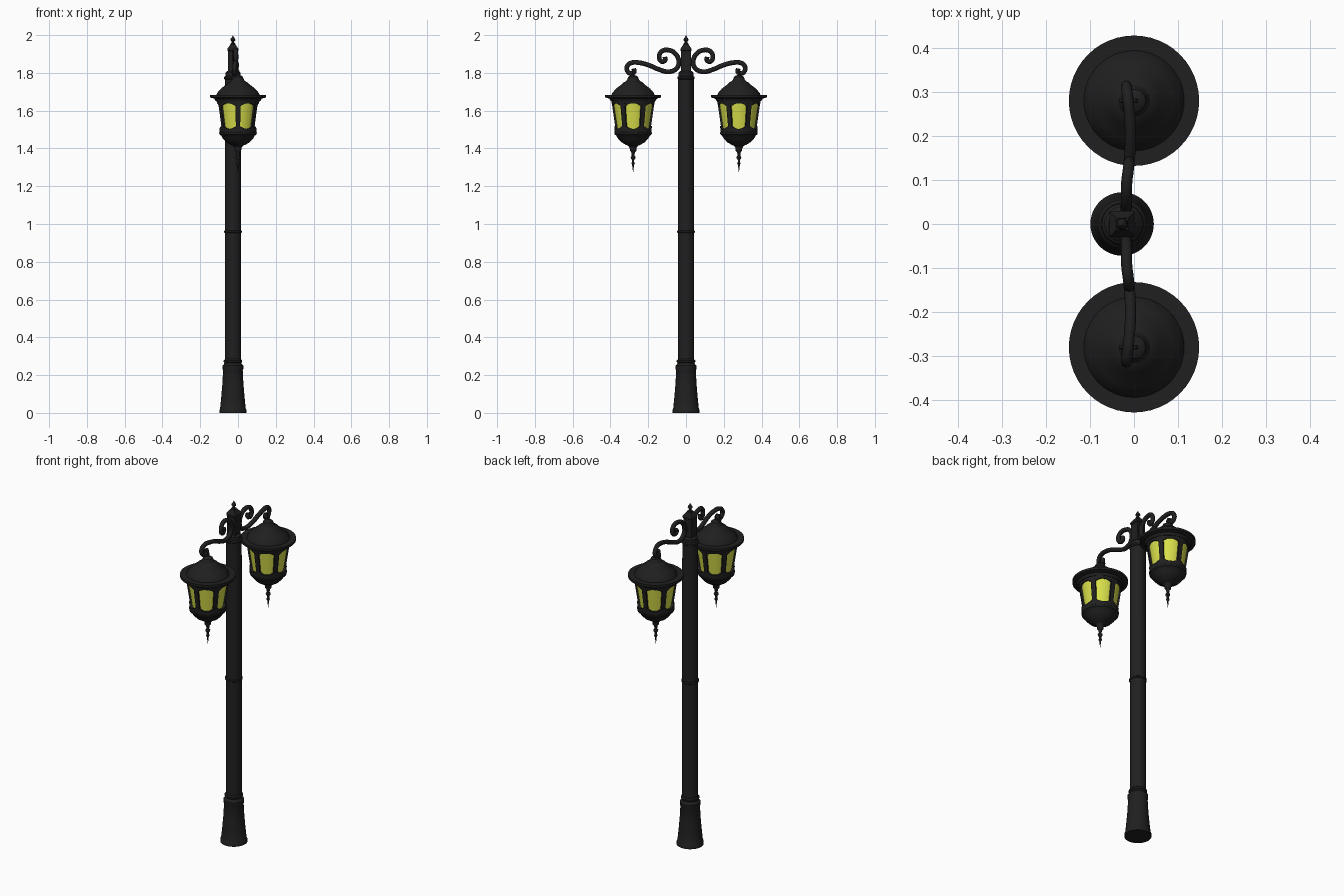
import bpy, bmesh, math
from math import sin, cos, pi, radians

if "Cube" in bpy.data.objects:
    bpy.data.objects.remove(bpy.data.objects["Cube"])

PX = -0.027          # post axis in x
SEG = 48


def material(name, col):
    m = bpy.data.materials.new(name)
    m.diffuse_color = (*col, 1)
    m.use_nodes = True
    m.node_tree.nodes["Principled BSDF"].inputs["Base Color"].default_value = m.diffuse_color
    return m


IRON = material("black_iron", (0.014, 0.014, 0.014))
GLASS = material("yellow_glass", (0.70, 0.75, 0.07))


def finish(name, bm, mat, loc=(0, 0, 0)):
    bmesh.ops.recalc_face_normals(bm, faces=bm.faces)
    me = bpy.data.meshes.new(name)
    bm.to_mesh(me)
    bm.free()
    me.shade_smooth()
    me.set_sharp_from_angle(angle=radians(32))
    me.materials.append(mat)
    ob = bpy.data.objects.new(name, me)
    ob.location = loc
    bpy.context.collection.objects.link(ob)
    return ob


def lathe(name, profile, loc, mat=IRON, seg=SEG, zfunc=None, phase=0):
    """Revolve (radius, z) points; zfunc may shift a ring's height by angle."""
    bm = bmesh.new()
    rings = []
    for i, (r, z) in enumerate(profile):
        if r == 0:
            rings.append([bm.verts.new((0, 0, z))] * seg)
            continue
        ring = []
        for k in range(seg):
            a = 2 * pi * k / seg + phase
            dz = zfunc(i, a) if zfunc else 0
            ring.append(bm.verts.new((r * cos(a), r * sin(a), z + dz)))
        rings.append(ring)
    for lo, hi in zip(rings, rings[1:]):
        for k in range(seg):
            n = (k + 1) % seg
            quad = list(dict.fromkeys((lo[k], lo[n], hi[n], hi[k])))
            bm.faces.new(quad)
    return finish(name, bm, mat, loc)


def tube(name, pts, radius, loc=(0, 0, 0), cyclic=False):
    cu = bpy.data.curves.new(name, 'CURVE')
    cu.dimensions = '3D'
    cu.bevel_depth = radius
    cu.bevel_resolution = 2
    cu.resolution_u = 4
    cu.use_fill_caps = True
    sp = cu.splines.new('BEZIER')
    sp.bezier_points.add(len(pts) - 1)
    for b, p in zip(sp.bezier_points, pts):
        b.co = p
        b.handle_left_type = b.handle_right_type = 'AUTO'
    sp.use_cyclic_u = cyclic
    cu.materials.append(IRON)
    ob = bpy.data.objects.new(name, cu)
    ob.location = loc
    bpy.context.collection.objects.link(ob)
    return ob


# Post: flared base, rings, shaft, collar
lathe("post", [(0, 0), (0.072, 0), (0.072, 0.015), (0.068, 0.022), (0.062, 0.08),
               (0.056, 0.15), (0.052, 0.225), (0.055, 0.232), (0.055, 0.25),
               (0.048, 0.257), (0.045, 0.265), (0.049, 0.27), (0.049, 0.278),
               (0.043, 0.284), (0.043, 0.952), (0.047, 0.955), (0.047, 0.963),
               (0.043, 0.966), (0.042, 1.765), (0.046, 1.769), (0.046, 1.778),
               (0.040, 1.783), (0.040, 1.80), (0.030, 1.81), (0, 1.81)], (PX, 0, 0))

# Square head block with pyramid cap, then a turned finial
R2 = math.sqrt(2)
lathe("head_block", [(0, 1.79), (0.026 * R2, 1.79), (0.026 * R2, 1.915), (0.029 * R2, 1.918),
                     (0.029 * R2, 1.928), (0.014 * R2, 1.95), (0, 1.95)],
      (PX, 0, 0), seg=4, phase=pi / 4)
lathe("post_finial", [(0, 1.945), (0.014, 1.945), (0.014, 1.955), (0.007, 1.96), (0.007, 1.966),
                      (0.013, 1.973), (0.012, 1.98), (0.005, 1.99), (0, 2.0)],
      (PX, 0, 0), seg=24)

# Scroll path of one arm as (distance from post, height)
SCROLL = [(0.112, 1.885), (0.110, 1.868), (0.128, 1.860), (0.142, 1.885), (0.127, 1.915),
          (0.095, 1.921), (0.060, 1.905), (0.038, 1.865), (0.048, 1.825), (0.09, 1.806),
          (0.14, 1.817), (0.20, 1.842), (0.25, 1.854), (0.287, 1.854), (0.311, 1.836),
          (0.310, 1.810), (0.292, 1.797), (0.274, 1.806), (0.277, 1.823)]


def arm_x(d):
    return -0.017 + 0.009 * sin((d - 0.09) / 0.11 * pi / 2) * (0.09 < d)


def point_at_posts(a):
    return abs(sin(3 * a)) ** 3


for side, tag in ((-1, "front"), (1, "back")):
    at = (0, 0.28 * side, 0)

    # Arm, its root in the head block and the lantern's hanging ring
    tube(tag + "_scroll_arm", [(arm_x(d), d * side, z) for d, z in SCROLL], 0.0125)
    tube(tag + "_arm_root", [(-0.02, 0.02 * side, 1.86), (-0.02, 0.045 * side, 1.86)], 0.012)
    tube(tag + "_hanging_ring",
         [(-0.012 + 0.017 * cos(k * pi / 4), 0, 1.80 + 0.017 * sin(k * pi / 4))
          for k in range(8)], 0.005, at, True)

    # Roof with wide brim
    lathe(tag + "_lantern_roof", [(0, 1.650), (0.118, 1.650), (0.126, 1.664), (0.148, 1.670),
                                  (0.148, 1.684), (0.114, 1.684), (0.110, 1.694), (0.090, 1.717),
                                  (0.057, 1.742), (0.053, 1.748), (0.036, 1.757), (0.030, 1.768),
                                  (0.026, 1.779), (0.014, 1.787), (0, 1.789)], at)

    # Glass body
    lathe(tag + "_glass", [(0, 1.652), (0.106, 1.652), (0.080, 1.48), (0, 1.48)], at, GLASS)

    # Scalloped valance above the glass and scalloped rim below it
    lathe(tag + "_valance", [(0.106, 1.655), (0.104, 1.638), (0.110, 1.638), (0.116, 1.655)], at,
          seg=96, zfunc=lambda i, a: -0.016 * point_at_posts(a) if i in (1, 2) else 0)
    lathe(tag + "_lower_rim", [(0.080, 1.49), (0.086, 1.504), (0.099, 1.504), (0.098, 1.48)], at,
          seg=96, zfunc=lambda i, a: 0.016 * point_at_posts(a) if i in (1, 2) else 0)

    # Bowl and drop finial
    lathe(tag + "_lantern_bowl", [(0, 1.49), (0.094, 1.49), (0.100, 1.484), (0.098, 1.474),
                                  (0.089, 1.468), (0.080, 1.452), (0.062, 1.433), (0.040, 1.420),
                                  (0.026, 1.414), (0.018, 1.402), (0.017, 1.388), (0.010, 1.38),
                                  (0.007, 1.362), (0.013, 1.355), (0.012, 1.347), (0.006, 1.340),
                                  (0.006, 1.328), (0.010, 1.322), (0.005, 1.312), (0, 1.27)], at)

    # Six glazing bars
    bm = bmesh.new()
    for k in range(6):
        a = radians(30 + 60 * k)
        corners = []
        for r, z, w in ((0.085, 1.49, 0.011), (0.109, 1.655, 0.014)):
            for dr, s in ((-0.008, -1), (0.006, -1), (0.006, 1), (-0.008, 1)):
                corners.append(bm.verts.new(((r + dr) * cos(a) - s * w * sin(a),
                                             (r + dr) * sin(a) + s * w * cos(a), z)))
        lo, hi = corners[:4], corners[4:]
        bm.faces.new(lo)
        bm.faces.new(hi)
        for i in range(4):
            j = (i + 1) % 4
            bm.faces.new((lo[i], lo[j], hi[j], hi[i]))
    finish(tag + "_glazing_bars", bm, IRON, at)
